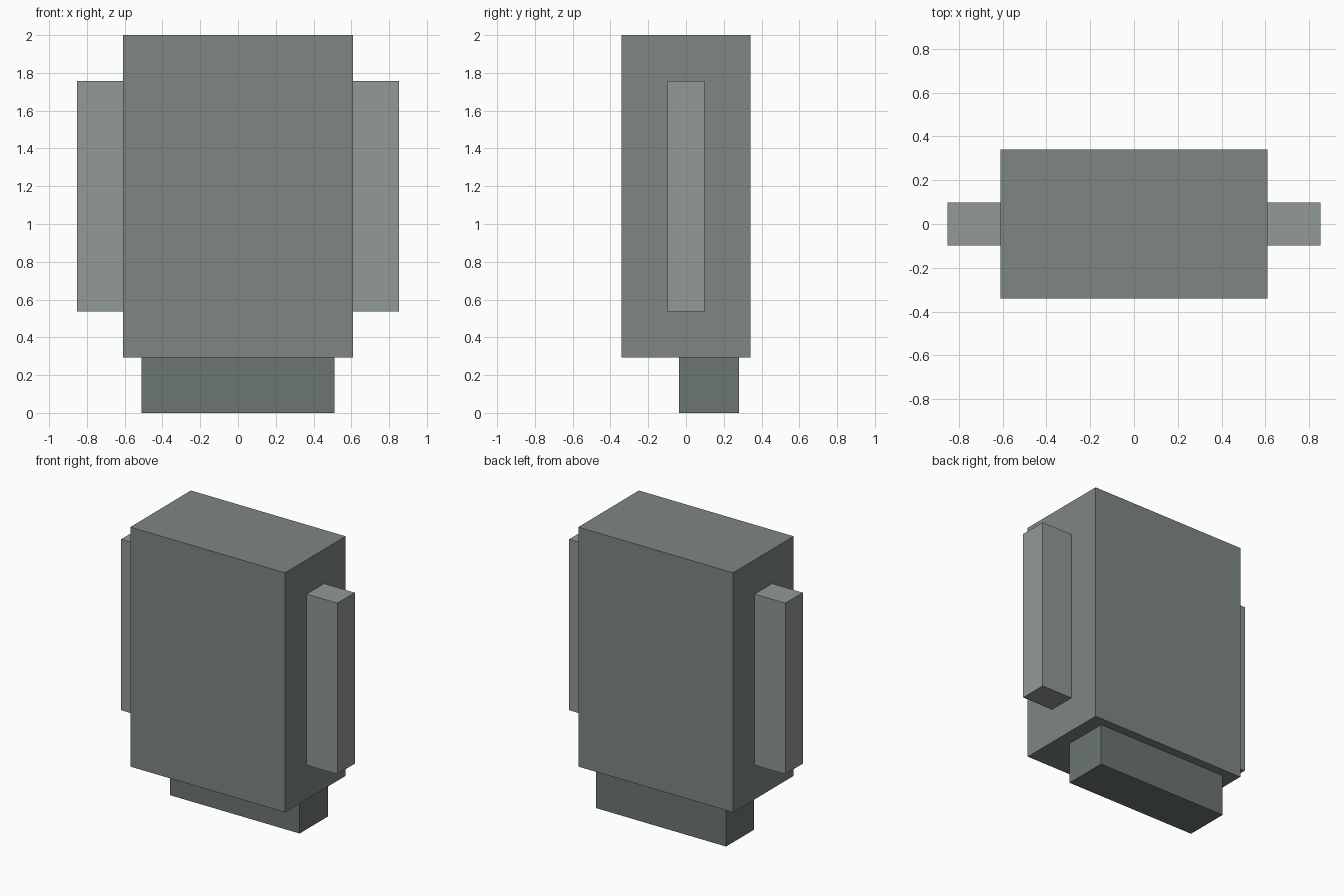
import bpy

if "Cube" in bpy.data.objects:
    bpy.data.objects.remove(bpy.data.objects["Cube"])


def paint(name, rgb):
    mat = bpy.data.materials.new(name)
    mat.diffuse_color = (*rgb, 1.0)
    mat.use_nodes = True
    mat.node_tree.nodes["Principled BSDF"].inputs["Base Color"].default_value = mat.diffuse_color
    return mat


def box(name, x, y, z, mat):
    """Flat-faced box spanning the given (min, max) ranges."""
    spans = (x, y, z)
    bpy.ops.mesh.primitive_cube_add(size=1, location=[(a + b) / 2 for a, b in spans])
    obj = bpy.context.object
    obj.name = name
    obj.scale = [b - a for a, b in spans]
    bpy.ops.object.transform_apply(location=False, rotation=False, scale=True)
    obj.data.materials.append(mat)
    return obj


body_green = paint("grey_green", (0.21, 0.245, 0.22))
base_green = paint("dark_grey_green", (0.15, 0.18, 0.16))
panel_grey = paint("light_grey_green", (0.29, 0.32, 0.295))

# Main block
box("body", (-0.61, 0.61), (-0.341, 0.341), (0.293, 2.0), body_green)

# Foot under the body, set towards the back
box("base", (-0.512, 0.512), (-0.037, 0.28), (0.0, 0.293), base_green)

# Matching slabs on both sides
for side, x in (("left", (-0.852, -0.61)), ("right", (0.61, 0.852))):
    box(side + "_side_panel", x, (-0.098, 0.098), (0.537, 1.756), panel_grey)
